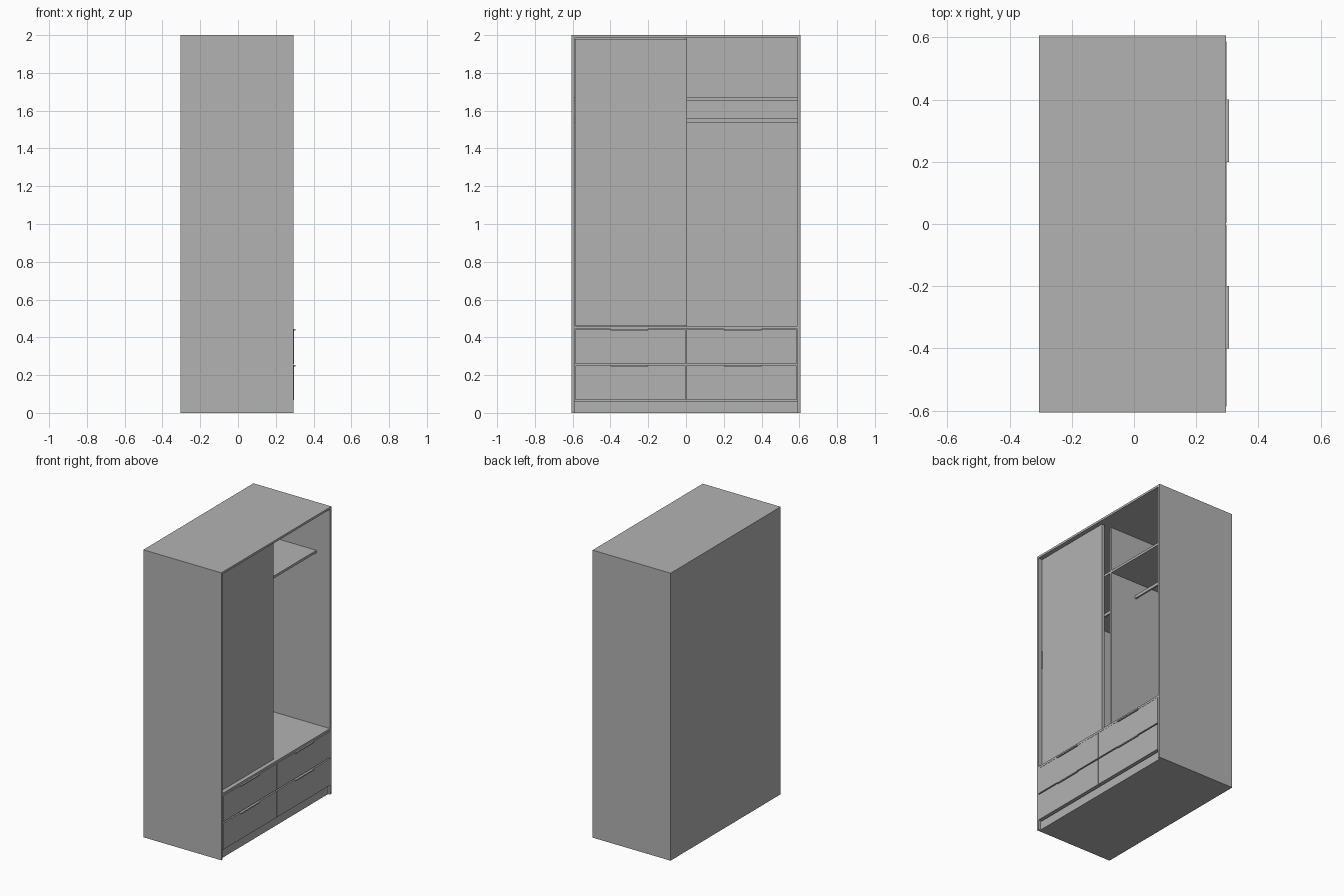
import bpy
import bmesh
from mathutils import Matrix

cube = bpy.data.objects.get("Cube")
if cube:
    bpy.data.objects.remove(cube, do_unlink=True)

grey = bpy.data.materials.new("light grey board")
grey.use_nodes = True
tone = (0.45, 0.45, 0.45, 1)
grey.diffuse_color = tone
grey.node_tree.nodes["Principled BSDF"].inputs["Base Color"].default_value = tone


def board(name, x, y, z):
    """Rectangular board between the given (low, high) limits."""
    spans = [x, y, z]
    centre = [(a + b) / 2 for a, b in spans]
    size = [b - a for a, b in spans]
    bm = bmesh.new()
    bmesh.ops.create_cube(bm, size=1, matrix=Matrix.Translation(centre) @ Matrix.Diagonal((*size, 1)))
    mesh = bpy.data.meshes.new(name)
    bm.to_mesh(mesh)
    bm.free()
    mesh.materials.append(grey)
    obj = bpy.data.objects.new(name, mesh)
    bpy.context.collection.objects.link(obj)
    return obj


BACK, FRONT = -0.305, 0.295
HALF, THICK = 0.605, 0.015
INNER = HALF - THICK
FLOOR = 0.46

# Outer case
for side, sign in (("left", 1), ("right", -1)):
    y = sorted((sign * HALF, sign * INNER))
    board(side + "_side_panel", (BACK, FRONT), y, (0, 2))
board("top_panel", (BACK, FRONT), (-INNER, INNER), (1.985, 2))
board("back_panel", (BACK, BACK + 0.01), (-INNER, INNER), (0, 1.985))
board("compartment_floor", (BACK + 0.01, FRONT), (-INNER, INNER), (FLOOR - THICK, FLOOR))
board("plinth", (BACK + 0.01, FRONT - 0.015), (-INNER, INNER), (0, 0.06))

# Hanging space: divider, shelves and rails set back behind the door
SET_BACK = 0.19
board("divider", (BACK + 0.01, SET_BACK), (-0.008, 0.004), (FLOOR, 1.985))
for side, y in (("left", (0.004, INNER)), ("right", (-INNER, -0.008))):
    board(side + "_shelf", (BACK + 0.01, SET_BACK), y, (1.655, 1.672))
    board(side + "_hanging_rail", (-0.015, -0.003), y, (1.537, 1.558))

# Sliding door with its edge pull
board("sliding_door", (0.25, 0.27), (-INNER + 0.003, 0.006), (FLOOR + 0.003, 1.98))
board("door_pull", (0.255, 0.273), (-INNER + 0.003, -INNER + 0.009), (1.18, 1.31))

# Drawers with pull tabs
for side, sign in (("left", 1), ("right", -1)):
    for level, low, high in (("lower", 0.067, 0.251), ("upper", 0.26, 0.442)):
        name = level + "_" + side + "_drawer"
        y = sorted((sign * 0.003, sign * 0.586))
        board(name, (BACK + 0.05, FRONT + 0.002), y, (low, high))
        y = sorted((sign * 0.2, sign * 0.4))
        board(name + "_pull", (FRONT - 0.01, 0.305), y, (high - 0.006, high + 0.002))
